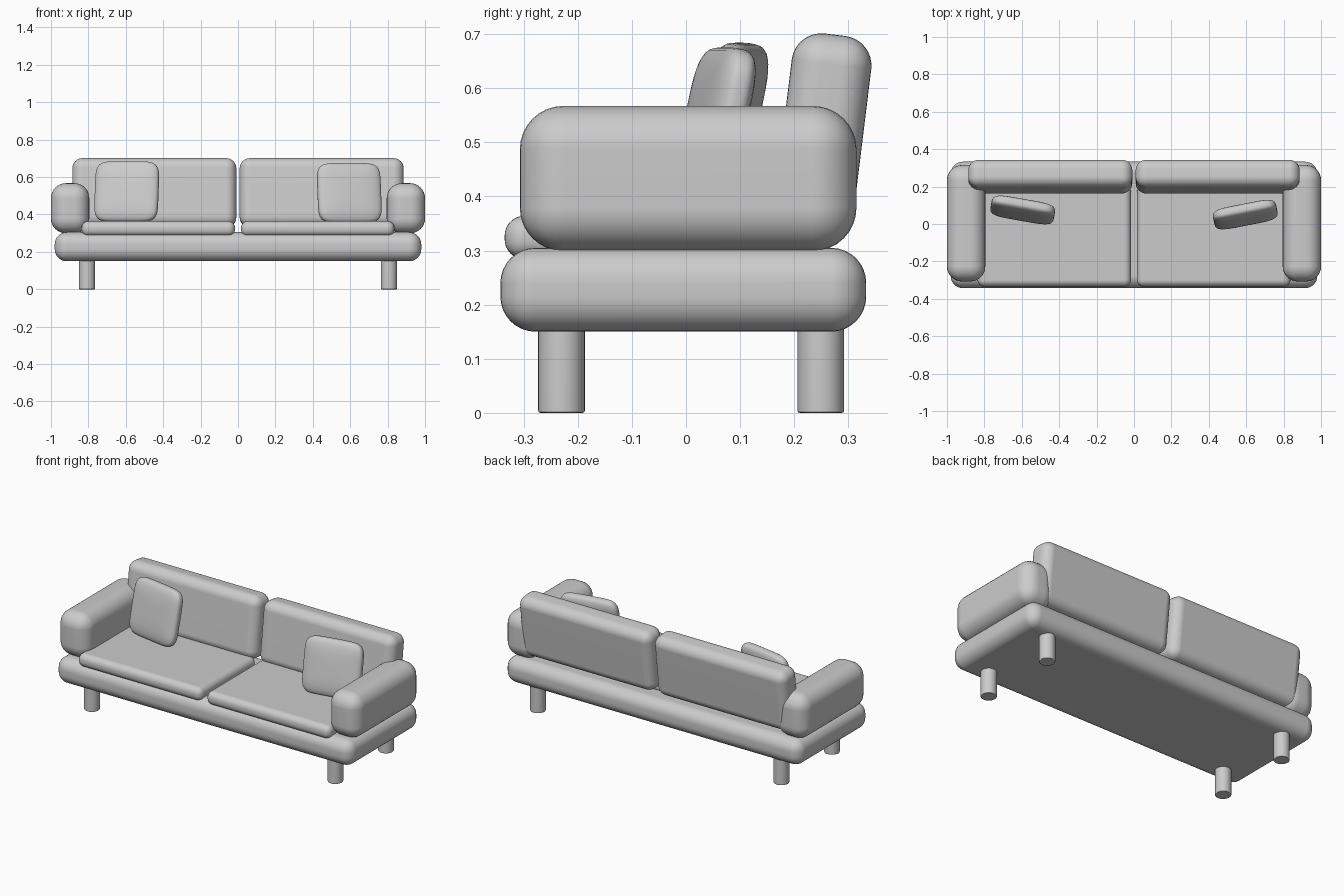
import bpy, bmesh, math
from mathutils import Matrix

if "Cube" in bpy.data.objects:
    bpy.data.objects.remove(bpy.data.objects["Cube"])


def finish(name, bm, loc, rot=(0, 0, 0)):
    bmesh.ops.recalc_face_normals(bm, faces=bm.faces)
    mesh = bpy.data.meshes.new(name)
    bm.to_mesh(mesh)
    bm.free()
    for p in mesh.polygons:
        p.use_smooth = True
    ob = bpy.data.objects.new(name, mesh)
    ob.location = loc
    ob.rotation_euler = rot
    bpy.context.collection.objects.link(ob)
    return ob


def padded_box(name, size, loc, radius, rot=(0, 0, 0)):
    bm = bmesh.new()
    bmesh.ops.create_cube(bm, size=1, matrix=Matrix.Diagonal((*size, 1)))
    ob = finish(name, bm, loc, rot)
    bev = ob.modifiers.new("rounding", 'BEVEL')
    bev.width = radius
    bev.segments = 8
    bev.limit_method = 'NONE'
    ob.modifiers.new("normals", 'WEIGHTED_NORMAL')
    return ob


def power_radius(a, n):
    return (abs(math.cos(a)) ** n + abs(math.sin(a)) ** n) ** (-1 / n)


def pillow(name, half, loc, rot):
    # squarish outline, plump rounded profile
    bm = bmesh.new()
    around, across = 64, 24
    rings = []
    for j in range(1, across):
        v = -math.pi / 2 + math.pi * j / across
        rv = power_radius(v, 3.2)
        flat, depth = rv * math.cos(v), rv * math.sin(v)
        ring = []
        for i in range(around):
            u = 2 * math.pi * i / around
            ru = power_radius(u, 6) * flat
            ring.append(bm.verts.new((half[0] * ru * math.cos(u),
                                      half[1] * depth,
                                      half[2] * ru * math.sin(u))))
        rings.append(ring)
    for a, b in zip(rings, rings[1:]):
        for i in range(around):
            k = (i + 1) % around
            bm.faces.new((a[i], a[k], b[k], b[i]))
    for ring, y in ((rings[0], -half[1]), (rings[-1], half[1])):
        pole = bm.verts.new((0, y, 0))
        for i in range(around):
            bm.faces.new((ring[i], ring[(i + 1) % around], pole))
    return finish(name, bm, loc, rot)


# base platform
padded_box("base", (1.96, 0.676, 0.155), (0, -0.005, 0.2275), 0.065)

for s, side in ((-1, "left"), (1, "right")):
    # seat cushion, back cushion and armrest
    padded_box("seat_cushion_" + side, (0.82, 0.54, 0.08),
               (s * 0.426, -0.065, 0.324), 0.036)
    padded_box("back_cushion_" + side, (0.877, 0.148, 0.37),
               (s * 0.4475, 0.253, 0.515), 0.055, (math.radians(-7), 0, 0))
    padded_box("armrest_" + side, (0.205, 0.622, 0.268),
               (s * 0.8975, 0.004, 0.433), 0.08)
    # legs
    for y, end in ((-0.23, "front"), (0.249, "back")):
        bm = bmesh.new()
        bmesh.ops.create_cone(bm, cap_ends=True, segments=32,
                              radius1=0.043, radius2=0.043, depth=0.18)
        leg = finish(end + "_leg_" + side, bm, (s * 0.807, y, 0.09))
        bev = leg.modifiers.new("edge", 'BEVEL')
        bev.width = 0.004
        bev.segments = 2
        leg.modifiers.new("normals", 'WEIGHTED_NORMAL')

# loose pillows, leaning back and turned inward
tilt = math.radians(-12)
pillow("pillow_left", (0.172, 0.04, 0.164), (-0.595, 0.075, 0.522),
       (tilt, 0, math.radians(-10)))
pillow("pillow_right", (0.172, 0.04, 0.162), (0.595, 0.05, 0.515),
       (tilt, 0, math.radians(11)))
